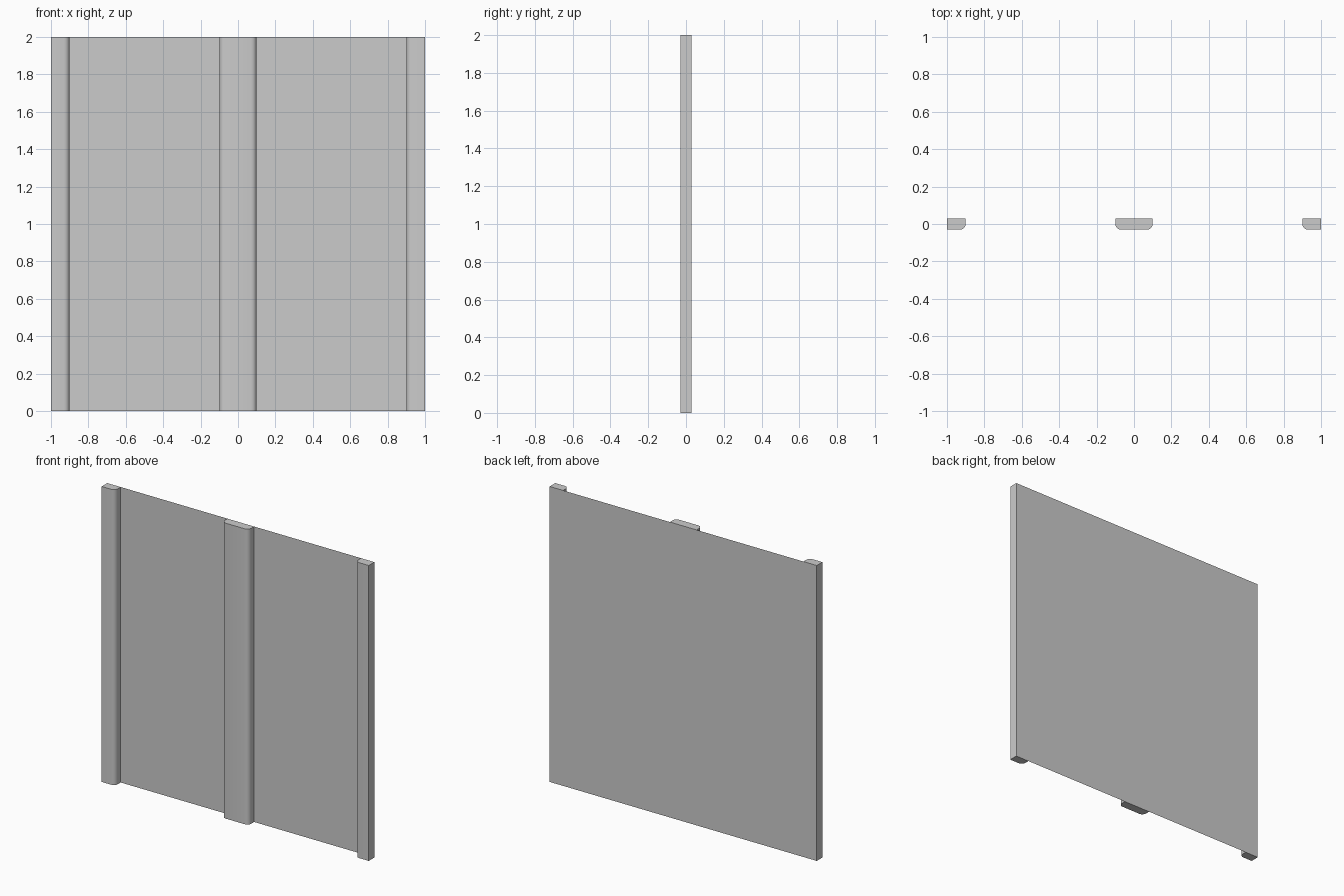
import bpy, math

if "Cube" in bpy.data.objects:
    bpy.data.objects.remove(bpy.data.objects["Cube"])

H = 2.0          # height
D = 0.03         # half depth
R = 0.03         # rounded front corner radius
SEG = 4


def make_mesh(name, verts, faces, smooth=False):
    me = bpy.data.meshes.new(name)
    me.from_pydata(verts, [], faces)
    me.update()
    ob = bpy.data.objects.new(name, me)
    bpy.context.collection.objects.link(ob)
    if smooth:
        bpy.ops.object.select_all(action='DESELECT')
        ob.select_set(True)
        bpy.context.view_layer.objects.active = ob
        bpy.ops.object.shade_smooth_by_angle(angle=math.radians(35))
    return ob


def corner(x, left):
    # rounded front corner, or a square one when it is an outer edge
    if abs(x) > 0.99:
        return [(x, -D)]
    cx = x + R if left else x - R
    start = math.pi if left else 1.5 * math.pi
    return [(cx + R * math.cos(start + i * math.pi / 2 / SEG),
             -D + R + R * math.sin(start + i * math.pi / 2 / SEG))
            for i in range(SEG + 1)]


def batten(name, x0, x1):
    # open at the back, where the sheet closes it
    prof = [(x0, D)] + corner(x0, True) + corner(x1, False) + [(x1, D)]
    n = len(prof)
    verts = [(x, y, z) for z in (0, H) for x, y in prof]
    faces = [(i, i + 1, n + i + 1, n + i) for i in range(n - 1)]
    faces += [tuple(reversed(range(n))), tuple(range(n, 2 * n))]
    return make_mesh(name, verts, faces, True)


# thin backing sheet
make_mesh("back_sheet", [(1, D, 0), (-1, D, 0), (-1, D, H), (1, D, H)], [(0, 1, 2, 3)])

# upright battens on the front
batten("left_batten", -1.0, -0.9)
batten("centre_batten", -0.1, 0.1)
batten("right_batten", 0.9, 1.0)
